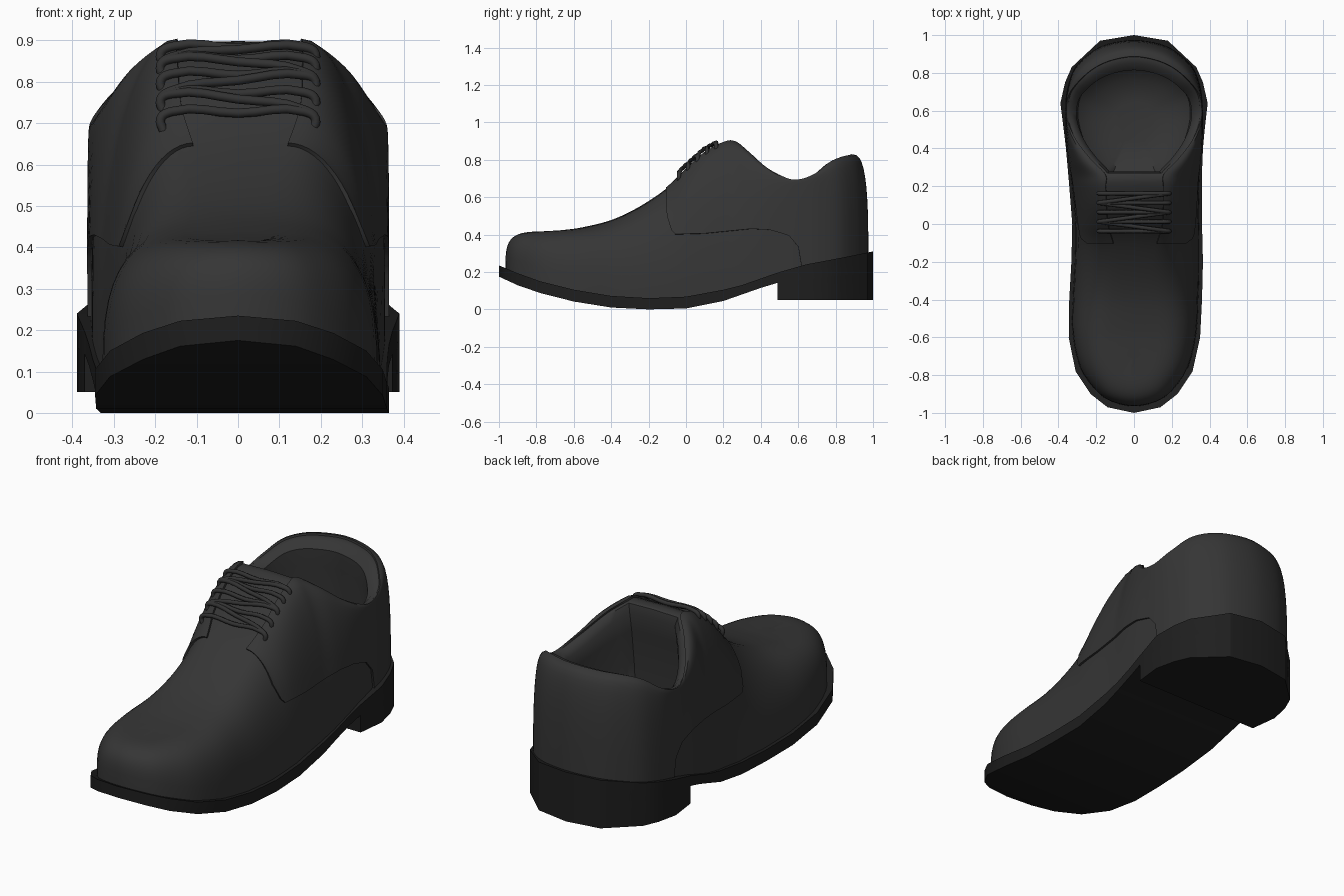
import bpy, bmesh, math
from mathutils import Vector

if "Cube" in bpy.data.objects:
    bpy.data.objects.remove(bpy.data.objects["Cube"])


def material(name, v):
    m = bpy.data.materials.new(name)
    m.diffuse_color = (v, v, v, 1)
    m.use_nodes = True
    m.node_tree.nodes["Principled BSDF"].inputs["Base Color"].default_value = m.diffuse_color
    return m


LEATHER = material("black_leather", 0.036)
LACE = material("lace_black", 0.032)
RUBBER = material("sole_black", 0.013)


def interp(table, y):
    if y <= table[0][0]:
        return table[0][1]
    for (a, p), (b, q) in zip(table, table[1:]):
        if y <= b:
            return p + (q - p) * (y - a) / (b - a)
    return table[-1][1]


def lean(x, y):
    # the inner side of the foot is a little narrower
    return x * (1 - 0.1 * math.exp(-((y + 0.1) / 0.35) ** 2)) if x < 0 else x


def make(name, verts, faces, mat, thick=0, offset=-1, angle=40):
    me = bpy.data.meshes.new(name)
    me.from_pydata(verts, [], faces)
    bm = bmesh.new()
    bm.from_mesh(me)
    bmesh.ops.remove_doubles(bm, verts=bm.verts, dist=0.0008)
    bm.to_mesh(me)
    bm.free()
    ob = bpy.data.objects.new(name, me)
    bpy.context.collection.objects.link(ob)
    me.materials.append(mat)
    bpy.ops.object.select_all(action='DESELECT')
    ob.select_set(True)
    bpy.context.view_layer.objects.active = ob
    if thick:
        s = ob.modifiers.new("thickness", 'SOLIDIFY')
        s.thickness, s.offset = thick, offset
        bpy.ops.object.modifier_apply(modifier=s.name)
    bpy.ops.object.shade_smooth_by_angle(angle=math.radians(angle))
    return ob


# Side curves of the sole
TOP = [(-1, .235), (-.88, .185), (-.75, .14), (-.6, .105), (-.4, .072), (-.2, .06), (0, .068),
       (.1, .08), (.3, .13), (.5, .2), (.64, .24), (.8, .27), (1, .31)]
BOTTOM = [(-1, .175), (-.88, .12), (-.75, .078), (-.6, .042), (-.4, .01), (-.2, 0), (0, .005),
          (.1, .015), (.2, .045), (.3, .08), (.4, .115), (.5, .145), (1, .2)]
OUTLINE = [(-1, 0), (-.97, .14), (-.9, .23), (-.78, .31), (-.6, .35), (-.4, .36),
           (-.2, .365), (0, .36), (.2, .36), (.3, .361), (.4, .365), (.49, .373), (.64, .39),
           (.75, .365), (.83, .33), (.97, .18), (1, 0)]


def slab(name, y0, y1, ztop, zbot, mat):
    # strip-built slab that follows the sole outline between y0 and y1
    ys = [y for y, _ in OUTLINE if y0 <= y <= y1]
    v, f = [], []
    for y in ys:
        w = interp(OUTLINE, y)
        for x in (-w, w):
            for z in (zbot(y), ztop(y)):
                v.append((lean(x, y), y, z))
    n = len(ys)
    for i in range(n - 1):
        a, b = 4 * i, 4 * i + 4
        for p, q in ((0, 1), (1, 3), (3, 2), (2, 0)):
            f.append((a + p, b + p, b + q, a + q))
    f += [(0, 2, 3, 1), tuple(4 * n - 4 + k for k in (0, 1, 3, 2))]
    ob = make(name, v, f, mat, angle=30)
    bm = bmesh.new()
    bm.from_mesh(ob.data)
    bmesh.ops.recalc_face_normals(bm, faces=bm.faces)
    bm.to_mesh(ob.data)
    bm.free()


slab("sole", -1, 1, lambda y: interp(TOP, y), lambda y: interp(BOTTOM, y), RUBBER)
slab("heel", .48, 1, lambda y: interp(TOP, y) - .001, lambda y: .05, RUBBER)

# Upper: columns from toe to heel (base x, y, top x, y, z, roundness)
KEYS = [
    (0, -.965, 0, -.72, .417, .5), (.12, -.94, .03, -.71, .417, .52),
    (.205, -.878, .05, -.68, .42, .57), (.288, -.755, .06, -.63, .425, .62),
    (.33, -.58, .06, -.55, .437, .65), (.34, -.4, .06, -.4, .475, .75),
    (.345, -.25, .08, -.25, .545, .88), (.345, -.1, .12, -.1, .645, 1),
    (.343, 0, .15, 0, .74, 1), (.343, .1, .155, .1, .83, 1),
    (.345, .2, .155, .2, .885, 1), (.347, .26, .155, .26, .89, .95),
    (.351, .34, .225, .33, .835, .85), (.355, .43, .295, .42, .755, .75),
    (.355, .52, .337, .51, .705, .7), (.355, .6, .35, .59, .69, .7),
    (.347, .70, .335, .69, .72, .7), (.312, .81, .275, .77, .78, .7),
    (.243, .885, .20, .83, .806, .7), (.15, .94, .11, .868, .815, .7),
    (0, .965, 0, .885, .82, .7)]
LAST, RIDGE = len(KEYS) - 1, 11


def key(i):
    j = -i if i < 0 else 2 * LAST - i if i > LAST else i
    k = KEYS[j]
    return k if i == j else (-k[0], k[1], -k[2], *k[3:])


def column(s):
    i = min(int(s), LAST - 1)
    t = s - i
    return [.5 * (2 * b + (c - a) * t + (2 * a - 5 * b + 4 * c - d) * t * t
                  + (3 * b - a - 3 * c + d) * t ** 3)
            for a, b, c, d in zip(key(i - 1), key(i), key(i + 1), key(i + 2))]


def surf(c, ang, side):
    xb, yb, xt, yt, zt, e = c
    zb = interp(TOP, yb) - .01
    u, w = max(0, math.cos(ang)) ** e, math.sin(ang) ** e
    y = yt + (yb - yt) * u
    return (lean(side * (xt + (xb - xt) * u), y), y, zb + (zt - zb) * w)


SUB, ROWS = 3, 12
N = LAST * SUB
loop = [(i / SUB, 1) for i in range(N + 1)] + [(i / SUB, -1) for i in range(N - 1, 0, -1)]
verts, faces = [], []
for s, side in loop:
    c = column(s)
    verts += [surf(c, math.pi / 2 * r / ROWS, side) for r in range(ROWS + 1)]
    verts.append((0, c[3], c[4] + .004 * min(1, c[2] / .1)))
W = ROWS + 2
for i in range(len(loop)):
    j = (i + 1) % len(loop)
    closed = loop[i][0] <= RIDGE and loop[j][0] <= RIDGE
    for r in range(ROWS + (1 if closed else 0)):
        faces.append((i * W + r, j * W + r, j * W + r + 1, i * W + r + 1))

# Lining: bowl hanging from the rim (x scale, front and back y scale, depth towards the floor)
rim = [verts[i * W + ROWS] for i, (s, _) in enumerate(loop) if s >= RIDGE]
a, b = rim[-1], rim[0]
mid = (0, b[1], b[2] + .004)
rim += [tuple(p + (q - p) * .5 for p, q in zip(a, mid)), mid,
        tuple(p + (q - p) * .5 for p, q in zip(mid, b))]
CY, FLOOR = .55, .29
start = len(verts)
RINGS = [(1, 1, 1, 0), (.94, .97, .90, .01), (.87, .94, .79, .08), (.87, 1.0, .80, .25),
         (.88, 1.08, .86, .55), (.85, 1.1, .85, .82), (.65, .85, .65, .96), (.3, .4, .3, 1)]
for sx, front, back, d in RINGS:
    for x, y, z in rim:
        k = front if y < CY else back
        verts.append((x * sx, CY + (y - CY) * k, z + (FLOOR - z) * d))
n = len(rim)
for r in range(len(RINGS) - 1):
    for i in range(n):
        p, q = start + r * n + i, start + r * n + (i + 1) % n
        faces.append((p, q, q + n, p + n))
faces.append(tuple(start + (len(RINGS) - 1) * n + i for i in range(n)))
make("upper", verts, faces, LEATHER)

# Quarters: thin overlay with lace flaps, wrapping around the heel
LOWER = [(-.1, .5), (-.07, .4), (.1, .405), (.35, .43), (.45, .425), (.55, .395), (.6, .335), (.615, .2)]
SUB2, ROWS2, START = 5, 10, 7
n = (LAST - START) * SUB2
loop = [(START + i / SUB2, 1) for i in range(n + 1)]
loop += [(s, -1) for s, _ in reversed(loop[:-1])]
verts, faces = [], []
for s, side in loop:
    c = column(s)
    zb = interp(TOP, c[1]) - .01
    frac = max(0, interp(LOWER, c[1]) - zb) / (c[4] - zb)
    a0 = math.asin(min(1, frac ** (1 / c[5])))
    verts += [surf(c, a0 + (math.pi / 2 - a0) * r / ROWS2, side) for r in range(ROWS2 + 1)]
W = ROWS2 + 1
for i in range(len(loop) - 1):
    for r in range(ROWS2):
        faces.append((i * W + r, i * W + W + r, i * W + W + r + 1, i * W + r + 1))
make("quarters", verts, faces, LEATHER, thick=.01, offset=1)

# Laces: straight bars and crossing strands, tucked in at the flap edges
RIDGE_Z = [(-.1, .645), (0, .74), (.1, .83), (.2, .885), (.3, .89)]


def strand(name, ya, yb, lift):
    cu = bpy.data.curves.new(name, 'CURVE')
    cu.dimensions = '3D'
    cu.bevel_depth, cu.bevel_resolution = .011, 2
    cu.resolution_u = 4
    sp = cu.splines.new('BEZIER')
    sp.bezier_points.add(6)
    ends = ((.18, -.035), (.187, -.005), (.16, .012))
    path = [(-x, z) for x, z in ends] + [(0, lift)] + list(reversed(ends))
    for pt, (x, dz) in zip(sp.bezier_points, path):
        y = ya + (yb - ya) * (x + .19) / .38
        pt.co = Vector((x, y - .008, interp(RIDGE_Z, y) + dz + .005))
        pt.handle_left_type = pt.handle_right_type = 'AUTO'
    cu.materials.append(LACE)
    bpy.context.collection.objects.link(bpy.data.objects.new(name, cu))


rows = [-.03 + .05 * i for i in range(5)]
for i, y in enumerate(rows):
    strand(f"lace_bar_{i}", y, y, .008)
for i, (a, b) in enumerate(zip(rows, rows[1:])):
    strand(f"lace_cross_{i}", *((a, b) if i % 2 else (b, a)), .018)
